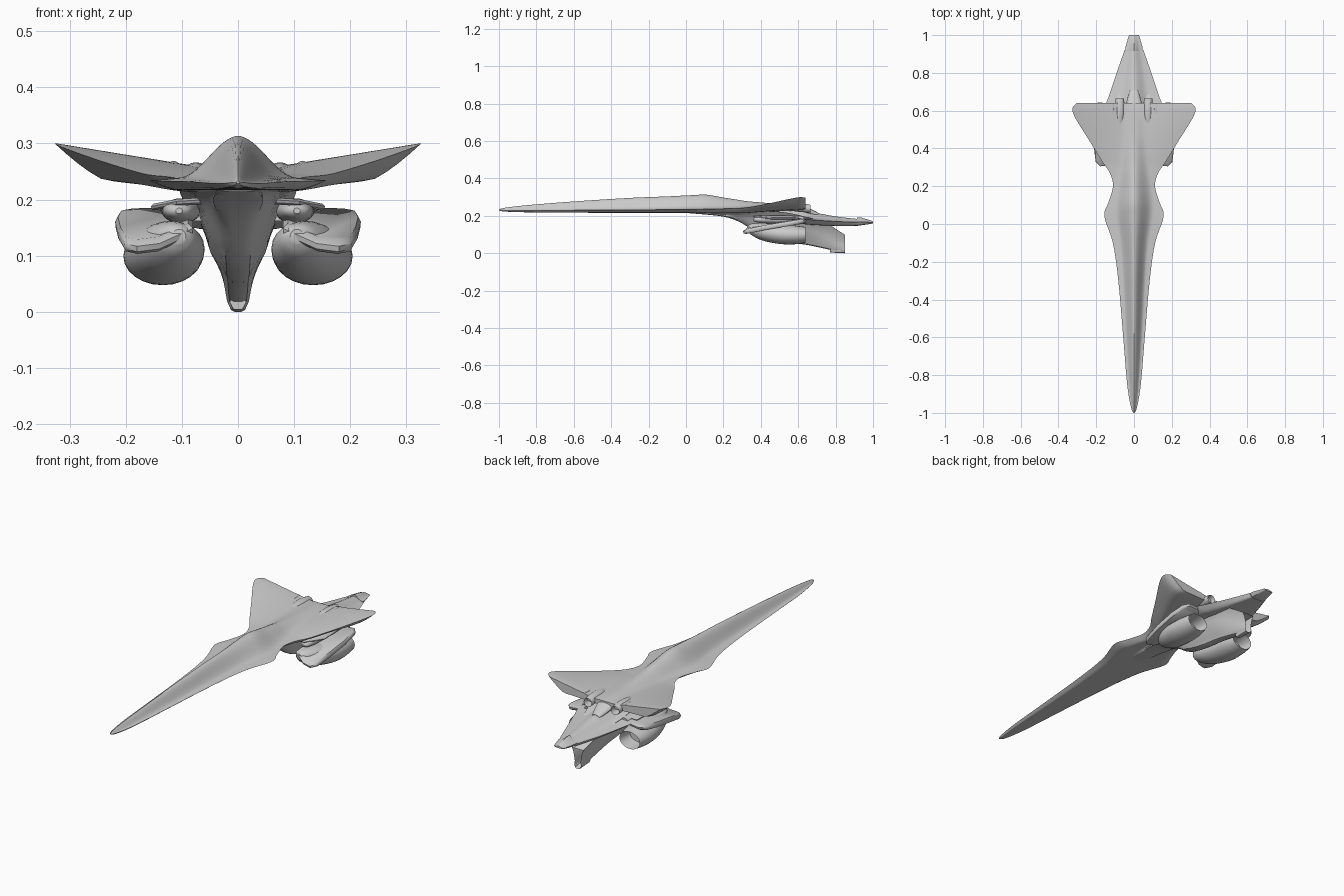
import bpy, bmesh, math
from mathutils import Vector


def spline(stations, sub):
    """Catmull-Rom interpolation between parameter stations."""
    S = [Vector(s) for s in stations]
    out = []
    for i in range(len(S) - 1):
        a, b, c, d = S[max(i - 1, 0)], S[i], S[i + 1], S[min(i + 2, len(S) - 1)]
        for k in range(sub):
            t = k / sub
            m0 = (c - a) * 0.5
            m1 = (d - b) * 0.5
            out.append(b * (2*t**3 - 3*t*t + 1) + m0 * (t**3 - 2*t*t + t)
                       + c * (3*t*t - 2*t**3) + m1 * (t**3 - t*t))
    return out + [S[-1]]


def loft(name, rings, recess=None, mirror=False, angle=35):
    """Skin a list of closed rings; optionally sink the rear cap as a nozzle."""
    bm = bmesh.new()
    vs = [[bm.verts.new(p) for p in r] for r in rings]
    n = len(rings[0])
    for a, b in zip(vs, vs[1:]):
        for i in range(n):
            bm.faces.new((a[i], a[(i + 1) % n], b[(i + 1) % n], b[i]))
    bm.faces.new(vs[0])
    cap = bm.faces.new(vs[-1])
    bmesh.ops.recalc_face_normals(bm, faces=bm.faces[:])
    if recess:
        bmesh.ops.inset_region(bm, faces=[cap], thickness=recess[0])
        bmesh.ops.translate(bm, verts=cap.verts[:], vec=(0, -recess[1], 0))
    if mirror:
        g = bmesh.ops.duplicate(bm, geom=bm.verts[:] + bm.edges[:] + bm.faces[:])["geom"]
        for v in g:
            if isinstance(v, bmesh.types.BMVert):
                v.co.x *= -1
        bmesh.ops.reverse_faces(bm, faces=[f for f in g if isinstance(f, bmesh.types.BMFace)])
    me = bpy.data.meshes.new(name)
    bm.to_mesh(me)
    bm.free()
    ob = bpy.data.objects.new(name, me)
    bpy.context.collection.objects.link(ob)
    bpy.context.view_layer.objects.active = ob
    bpy.ops.object.select_all(action='DESELECT')
    ob.select_set(True)
    bpy.ops.object.shade_smooth_by_angle(angle=math.radians(angle))
    return ob


def deck_ring(s, n=32):
    """Cross-section with a central dome, flat shoulders and thin edges."""
    y, w, zt, zr, ze, zb, cw = s
    top, bot = [], []
    for i in range(n + 1):
        u = -1 + 2 * i / n
        a = abs(u)
        t = min(a * w / max(cw, 1e-4), 1)
        z = zr + (ze - zr) * a + (zt - zr) * (math.cos(math.pi * t) + 1) / 2
        top.append((u * w, y, z))
        if 0 < i < n:
            k = max(0, (a - 0.72) / 0.28)
            bot.append((u * w, y, zb + (ze - zb) * (0.12 * a + 0.88 * k ** 1.3)))
    return top + bot[::-1]


def oval_ring(s, n=24):
    """Ellipse section: y, centre x, centre z, radii."""
    y, cx, cz, rx, rz = s
    return [(cx + rx * math.cos(2 * math.pi * i / n), y,
             cz + rz * math.sin(2 * math.pi * i / n)) for i in range(n)]


# Upper hull and wings: y, half width, spine z, shoulder z, edge z, belly z, spine half width
hull = [
    (-1.0, .003, .234, .232, .231, .229, .003),
    (-.97, .016, .243, .234, .230, .223, .014),
    (-.85, .036, .257, .236, .229, .219, .028),
    (-.60, .057, .277, .239, .230, .217, .045),
    (-.30, .083, .296, .242, .232, .216, .062),
    (-.10, .112, .304, .243, .233, .216, .078),
    (.04, .157, .311, .246, .234, .216, .100),
    (.11, .137, .313, .248, .236, .215, .104),
    (.20, .111, .298, .250, .238, .213, .095),
    (.27, .128, .287, .248, .241, .212, .085),
    (.33, .168, .278, .248, .246, .214, .077),
    (.45, .242, .268, .249, .268, .222, .066),
    (.56, .310, .263, .249, .292, .226, .058),
    (.61, .326, .260, .248, .300, .228, .055),
    (.64, .305, .256, .247, .297, .232, .055),
]
loft("upper_hull", [deck_ring(s) for s in spline(hull, 5)])

# Tail deck, tapering behind the wings
tail = [
    (.50, .130, .245, .200, .190, .160, .080),
    (.62, .148, .240, .196, .184, .155, .080),
    (.68, .132, .220, .190, .178, .150, .075),
    (.80, .092, .197, .180, .170, .145, .060),
    (.92, .050, .183, .172, .166, .146, .040),
]
loft("tail_deck", [deck_ring(s, 24) for s in spline(tail, 5)])
tip = [
    (.915, .046, .192, .180, .168, .148, .030),
    (.94, .044, .190, .180, .168, .150, .030),
    (.99, .030, .175, .172, .165, .157, .020),
    (1.0, .026, .170, .168, .165, .160, .018),
]
loft("tail_tip", [deck_ring(s, 16) for s in tip])


def keel_ring(s):
    """Flared V section narrowing to a blunt keel."""
    y, wt, zt, wb, zb = s
    prof = [(wt, 0), (wt * .72, .22), (wt * .58, .45), (wt * .5, .62), (wb * 1.5, .84),
            (wb, .97), (wb * .5, 1)]
    r = [(x, y, zt + (zb - zt) * f) for x, f in prof]
    return r + [(-x, yy, z) for x, yy, z in r[::-1]]


# Lower hull with keel spike, open at the stern
keel = [
    (.02, .080, .225, .020, .214),
    (.20, .088, .225, .030, .196),
    (.30, .095, .225, .024, .160),
    (.40, .100, .225, .022, .095),
    (.52, .105, .220, .020, .062),
    (.64, .095, .195, .018, .046),
    (.75, .062, .160, .016, .023),
    (.84, .034, .105, .013, .003),
    (.85, .032, .100, .012, .000),
]
loft("keel_hull", [keel_ring(s) for s in spline(keel, 4)], recess=(.004, .08))

# Engine nacelles below the winglets
nacelle = [
    (.33, .105, .135, .012, .012),
    (.35, .110, .128, .035, .030),
    (.41, .120, .115, .060, .047),
    (.50, .132, .102, .070, .052),
    (.58, .135, .098, .068, .050),
    (.64, .138, .098, .056, .042),
]
loft("engine_nacelle", [oval_ring(s) for s in spline(nacelle, 4)],
     recess=(.008, .07), mirror=True)


def slab(name, pts, th):
    """Thick rounded plate from an outline, mirrored to both sides."""
    rings = []
    c = sum((Vector(p) for p in pts), Vector()) / len(pts)
    for dz, sc in ((-.5, .90), (-.25, .98), (.15, 1), (.5, .90)):
        rings.append([c + (Vector(p) - c) * sc + Vector((0, 0, dz * th)) for p in pts])
    return loft(name, rings, mirror=True, angle=40)


# Lower winglets, rising to the rear
slab("lower_winglet", [(.08, .34, .145), (.14, .31, .118), (.18, .305, .113), (.203, .33, .118),
                       (.214, .42, .137), (.219, .54, .157), (.212, .62, .170),
                       (.19, .645, .174), (.08, .63, .178)], .026)
# Thin plates between winglet and wing
slab("mid_plate", [(.06, .36, .198), (.11, .36, .195), (.155, .46, .186),
                   (.15, .60, .186), (.06, .62, .198)], .012)

# Intake pods tucked under the wing roots
pod = [(.36, .105, .180, .006, .005), (.38, .105, .180, .024, .015),
       (.45, .102, .180, .034, .022), (.56, .100, .180, .033, .021), (.63, .098, .182, .022, .015)]
loft("intake_pod", [oval_ring(s, 20) for s in spline(pod, 4)], mirror=True)

# Upper exhaust tubes at the wing trailing edge
tube = [(.50, .075, .246, .006, .004), (.56, .075, .246, .021, .018),
        (.62, .075, .243, .025, .023), (.665, .075, .238, .022, .021)]
loft("upper_exhaust", [oval_ring(s, 20) for s in spline(tube, 3)],
     recess=(.005, .04), mirror=True)

# Small spikes on the wing shoulders
spike = [(.54, .115, .256, .003, .003), (.60, .115, .262, .010, .007), (.64, .115, .262, .007, .006)]
loft("shoulder_spike", [oval_ring(s, 10) for s in spike], mirror=True)

# Rear spine fairing between the exhausts
fairing = [(.54, 0, .245, .045, .016), (.61, 0, .240, .046, .020), (.66, 0, .222, .036, .018),
           (.71, 0, .205, .020, .010)]
loft("spine_fairing", [oval_ring(s, 20) for s in spline(fairing, 3)])
